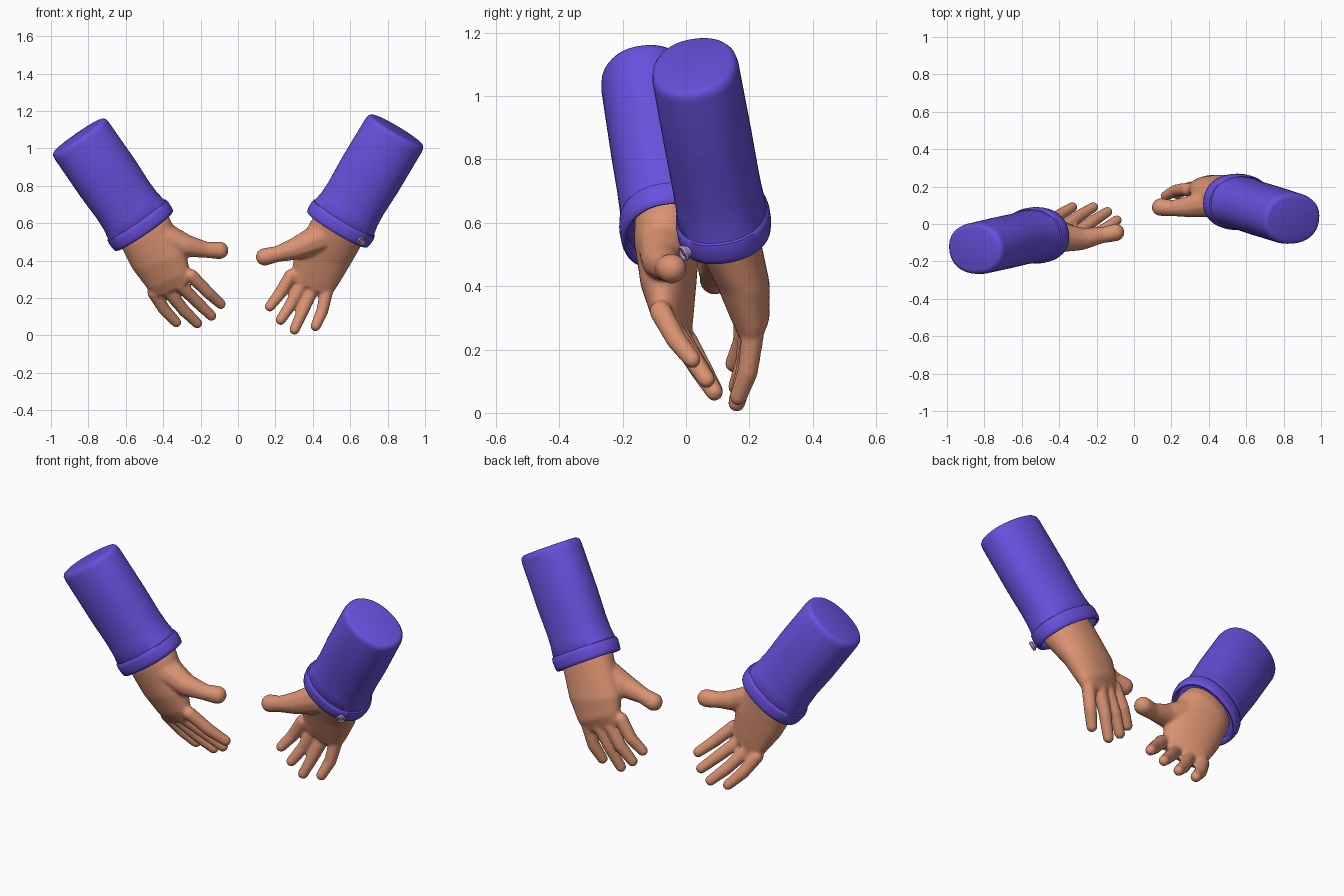
import bpy, bmesh, math
from mathutils import Vector, Matrix

if "Cube" in bpy.data.objects:
    bpy.data.objects.remove(bpy.data.objects["Cube"])


def material(name, rgb):
    m = bpy.data.materials.new(name)
    m.diffuse_color = (*rgb, 1)
    m.use_nodes = True
    m.node_tree.nodes["Principled BSDF"].inputs["Base Color"].default_value = m.diffuse_color
    return m


SLEEVE = material("violet_cloth", (0.14, 0.08, 0.72))
SKIN = material("warm_skin", (0.70, 0.29, 0.17))
BUTTON = material("lilac_button", (0.58, 0.35, 0.72))


def finish(bm, name, mat, angle=40):
    bmesh.ops.recalc_face_normals(bm, faces=bm.faces[:])
    me = bpy.data.meshes.new(name)
    bm.to_mesh(me)
    bm.free()
    ob = bpy.data.objects.new(name, me)
    bpy.context.collection.objects.link(ob)
    me.materials.append(mat)
    bpy.ops.object.select_all(action='DESELECT')
    ob.select_set(True)
    bpy.context.view_layer.objects.active = ob
    bpy.ops.object.shade_smooth_by_angle(angle=math.radians(angle))
    return ob


def oval(u, v, ru, rv, ang, power=2.0):
    """Point on a slightly squared oval."""
    c, s = math.cos(ang), math.sin(ang)
    e = 2 / power
    return (u * ru * math.copysign(abs(c) ** e, c)
            + v * rv * math.copysign(abs(s) ** e, s))


def loft(bm, sections, n=40, power=2.0):
    """Skin oval sections (centre, u, v, ru, rv) and cap both ends."""
    rings = [[bm.verts.new(c + oval(u, v, ru, rv, math.tau * i / n, power))
              for i in range(n)] for c, u, v, ru, rv in sections]
    for a, b in zip(rings, rings[1:]):
        for i in range(n):
            j = (i + 1) % n
            bm.faces.new((a[i], a[j], b[j], b[i]))
    bm.faces.new(rings[0])
    bm.faces.new(rings[-1])


def digit(bm, pts, radii, steps=9):
    """Overlapping balls along a bent path."""
    pts = [Vector(p) for p in pts]
    for k in range(len(pts) - 1):
        for i in range(steps + 1):
            t = i / steps
            p = pts[k].lerp(pts[k + 1], t)
            r = radii[k] * (1 - t) + radii[k + 1] * t
            bmesh.ops.create_icosphere(bm, subdivisions=2, radius=r,
                                       matrix=Matrix.Translation(p))


def frame(top, end):
    a = (end - top).normalized()
    u = Vector((0, 1, 0)).cross(a).normalized()
    if u.x < 0:
        u = -u
    v = a.cross(u).normalized()
    if v.y < 0:
        v = -v
    return a, u, v


def sleeve(side, top, end):
    top, end = Vector(top), Vector(end)
    a, u, v = frame(top, end)
    length = (end - top).length
    # (distance along arm, half width, half depth)
    tube = [(0, .150, .112), (.004, .163, .125), (.015, .172, .134),
            (.035, .175, .138), (length * .45, .176, .139),
            (length - .20, .171, .138), (length - .13, .174, .139),
            (length - .07, .184, .143), (length - .05, .17, .13)]
    bm = bmesh.new()
    loft(bm, [(top + a * t, u, v, ru, rv) for t, ru, rv in tube], 56, 2.2)
    finish(bm, side + "_sleeve", SLEEVE)
    # cuff band with rolled lip and hollow inside
    L = length
    band = [(L - .06, .165, .125), (L - .078, .182, .141), (L - .074, .190, .147),
            (L - .055, .194, .150), (L - .02, .192, .149), (L - .004, .188, .145),
            (L, .180, .138), (L - .004, .172, .130), (L - .045, .168, .127)]
    bm = bmesh.new()
    loft(bm, [(top + a * t, u, v, ru, rv) for t, ru, rv in band], 56, 2.2)
    finish(bm, side + "_cuff", SLEEVE, 50)
    return a, u, v


def hand(side, palm, fingers, thumb):
    bm = bmesh.new()
    secs = []
    for c, s, n, w, d in palm:
        s = Vector(s).normalized()
        n = Vector(n)
        n = (n - s * n.dot(s)).normalized()
        secs.append((Vector(c), s, n, w, d))
    loft(bm, secs, 40, 2.2)
    for f in fingers:
        digit(bm, f, (.037, .034, .029))
    digit(bm, thumb, (.085, .062, .044, .049))
    ob = finish(bm, side + "_hand", SKIN, 180)
    # fuse palm and digits into one smooth skin
    r = ob.modifiers.new("fuse", 'REMESH')
    r.mode = 'VOXEL'
    r.voxel_size = .008
    r.use_smooth_shade = True
    s = ob.modifiers.new("soften", 'SMOOTH')
    s.factor, s.iterations = .5, 8


# arm on the -x side, back of the hand to the front
sleeve("left", (-.855, -.135, 1.07), (-.50, -.055, .557))
hand("left",
     [((-.56, -.07, .65), (.82, -.05, .57), (0, 1, .15), .130, .090),
      ((-.495, -.06, .55), (.82, -.08, .57), (0, 1, .2), .152, .105),
      ((-.425, -.055, .41), (.9, -.2, .3), (0, 1, .25), .152, .085),
      ((-.375, -.045, .31), (.85, -.28, .38), (0, 1, .35), .130, .060),
      ((-.345, -.035, .25), (.85, -.3, .38), (0, 1, .4), .115, .035)],
     [[(-.25, -.08, .32), (-.16, -.03, .23), (-.092, .02, .168)],
      [(-.31, -.05, .27), (-.22, .015, .18), (-.142, .065, .105)],
      [(-.375, -.02, .24), (-.29, .045, .135), (-.218, .09, .065)],
      [(-.45, .0, .23), (-.395, .05, .14), (-.33, .09, .07)]],
     [(-.41, -.07, .53), (-.28, -.08, .48), (-.17, -.06, .458), (-.098, -.045, .455)])

# arm on the +x side, palm to the front
TOP, END = Vector((.85, .025, 1.10)), Vector((.53, .125, .565))
a, u, v = sleeve("right", TOP, END)
hand("right",
     [((.59, .11, .66), (.86, .05, -.5), (0, 1, .1), .130, .090),
      ((.535, .125, .565), (.86, .05, -.5), (0, 1, .1), .150, .105),
      ((.45, .18, .41), (.95, .08, -.25), (0, 1, .1), .152, .083),
      ((.41, .20, .31), (.9, .1, -.4), (0, 1, .05), .130, .062),
      ((.385, .20, .25), (.9, .1, -.4), (0, 1, 0), .115, .035)],
     [[(.283, .185, .32), (.225, .18, .225), (.17, .15, .155)],
      [(.34, .20, .27), (.285, .19, .17), (.228, .16, .083)],
      [(.40, .21, .25), (.35, .19, .14), (.302, .16, .031)],
      [(.475, .21, .24), (.45, .195, .13), (.415, .165, .05)]],
     [(.44, .12, .52), (.31, .095, .465), (.21, .085, .435), (.142, .09, .42)])

# cuff button: shank, raised rim and centre stud
ang = -math.radians(48)
pos = END - a * .035 + oval(u, v, .192, .149, ang, 2.2)
nrm = (u * (math.cos(ang) / .192) + v * (math.sin(ang) / .149)).normalized()
turn = Vector((0, 0, 1)).rotation_difference(nrm).to_matrix().to_4x4()
x, y = turn.col[0].to_3d(), turn.col[1].to_3d()
bm = bmesh.new()
loft(bm, [(pos + nrm * h, x, y, r, r) for h, r in
          ((-.01, .018), (.008, .018), (.010, .024), (.018, .026), (.024, .022),
           (.023, .017), (.016, .014), (.016, .008), (.021, .006))], 24)
finish(bm, "cuff_button", BUTTON)
